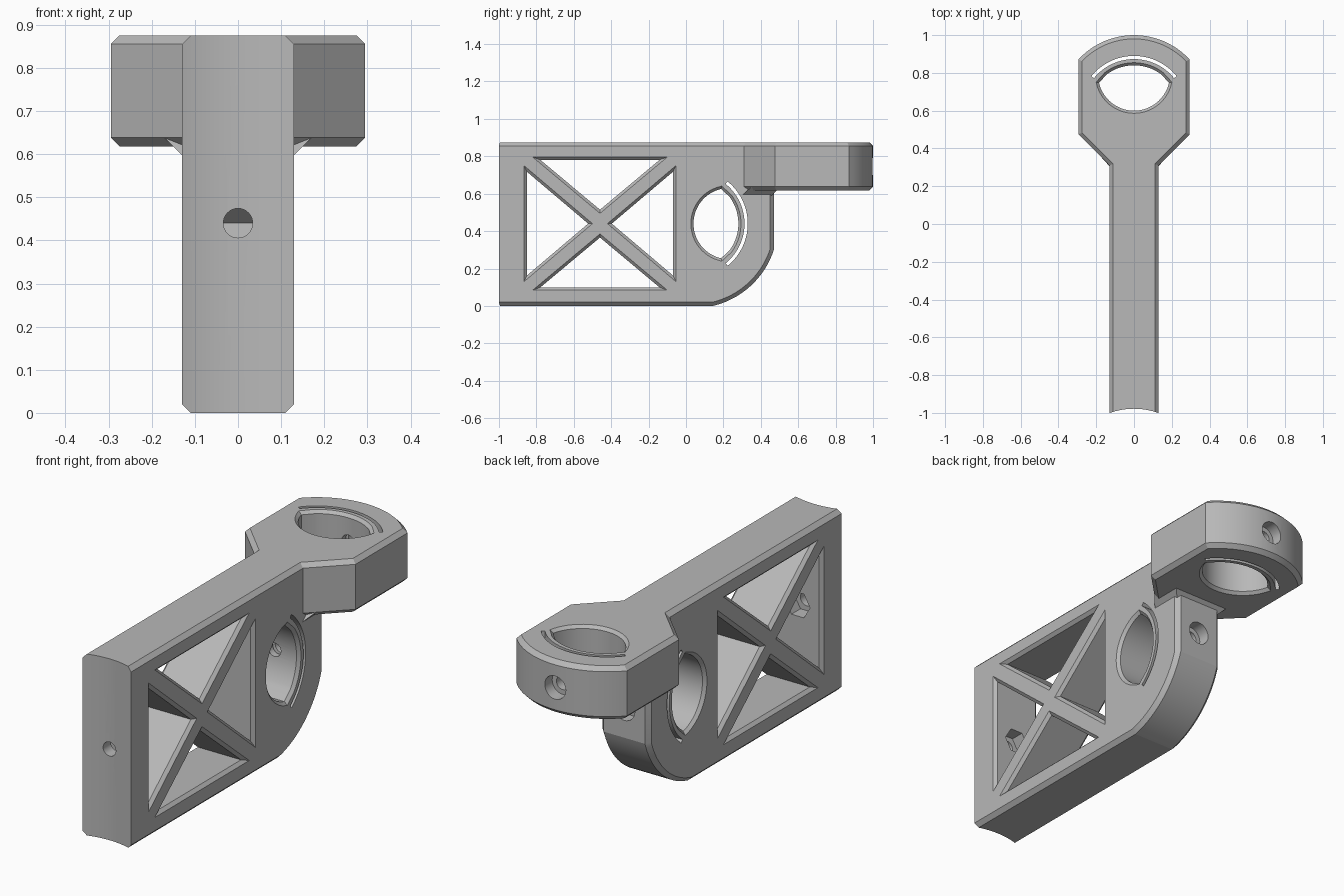
import bpy, bmesh, math
from mathutils import Vector

if "Cube" in bpy.data.objects:
    bpy.data.objects.remove(bpy.data.objects["Cube"], do_unlink=True)

grey = bpy.data.materials.new("matte grey")
grey.use_nodes = True
grey.diffuse_color = (0.48, 0.48, 0.48, 1)
grey.node_tree.nodes["Principled BSDF"].inputs["Base Color"].default_value = (0.48, 0.48, 0.48, 1)

AXES = {"X": lambda u, v, h: (h, u, v),
        "Y": lambda u, v, h: (u, h, v),
        "Z": lambda u, v, h: (u, v, h)}


def arc(cu, cv, r, a0, a1, n):
    """Points on an arc, angles in degrees."""
    angles = [math.radians(a0 + (a1 - a0) * i / n) for i in range(n + 1)]
    return [(cu + r * math.cos(a), cv + r * math.sin(a)) for a in angles]


def circle(cu, cv, r, n=32):
    return arc(cu, cv, r, 0, 360, n)[:-1]


def grow(poly, d):
    """Mitred outward offset of a polygon."""
    pts = [Vector(p) for p in poly]
    n = len(pts)
    area = sum(pts[i - 1].x * pts[i].y - pts[i].x * pts[i - 1].y for i in range(n))
    sign = 1 if area > 0 else -1
    out = []
    for i, p in enumerate(pts):
        a = (p - pts[i - 1]).normalized()
        b = (pts[(i + 1) % n] - p).normalized()
        na, nb = Vector((a.y, -a.x)) * sign, Vector((b.y, -b.x)) * sign
        out.append(tuple(p + (na + nb) * d / (1 + na.dot(nb))))
    return out


def loft(name, rings, axis):
    """Solid through (height, polygon) rings."""
    bm = bmesh.new()
    rows = [[bm.verts.new(AXES[axis](u, v, h)) for u, v in poly] for h, poly in rings]
    n = len(rows[0])
    for lo, hi in zip(rows, rows[1:]):
        for i in range(n):
            j = (i + 1) % n
            bm.faces.new((lo[i], lo[j], hi[j], hi[i]))
    bm.faces.new(rows[0])
    bm.faces.new(rows[-1])
    bmesh.ops.recalc_face_normals(bm, faces=bm.faces)
    mesh = bpy.data.meshes.new(name)
    bm.to_mesh(mesh)
    bm.free()
    mesh.materials.append(grey)
    obj = bpy.data.objects.new(name, mesh)
    bpy.context.collection.objects.link(obj)
    return obj


def prism(name, poly, h0, h1, axis):
    return loft(name, [(h0, poly), (h1, poly)], axis)


def chamfered(name, poly, h0, h1, axis, c):
    small = grow(poly, -c)
    return loft(name, [(h0, small), (h0 + c, poly), (h1 - c, poly), (h1, small)], axis)


def flared(name, poly, h0, h1, axis, c):
    """Opening cutter that widens at both ends."""
    e = 0.01
    wide = grow(poly, c + e)
    return loft(name, [(h0 - e, wide), (h0 + c, poly), (h1 - c, poly), (h1 + e, wide)], axis)


def combine(target, tool, operation):
    mod = target.modifiers.new("combine", "BOOLEAN")
    mod.operation, mod.solver, mod.object = operation, "EXACT", tool
    bpy.context.view_layer.objects.active = target
    bpy.ops.object.modifier_apply(modifier=mod.name)
    bpy.data.objects.remove(tool, do_unlink=True)


W, TOP, LOW = 0.13, 0.875, 0.618      # plate half width, top, head underside
MID, HEAD_Z = 0.44, 0.745             # screw heights

# Upright plate with rounded lower back corner
profile = [(-1.05, TOP), (-1.05, 0)] + arc(0.04, MID, 0.452, -76.8, -18, 20) + [(0.47, TOP)]
bracket = chamfered("clamp_bracket", profile, -W, W, "X", 0.02)

# Horizontal clamp head with tapered neck
outline = [(-0.07, 0.25), (0.07, 0.25), (0.295, 0.475)]
outline += arc(0, 0.6, 0.4, 42.5, 137.5, 24) + [(-0.295, 0.475)]
combine(bracket, chamfered("head", outline, LOW, TOP, "Z", 0.02), "UNION")

# Sloped fillet under the head
def rect(w, y0, y1):
    return [(-w, y0), (w, y0), (w, y1), (-w, y1)]

combine(bracket, loft("fillet", [(0.587, rect(0.12, 0.295, 0.455)),
                                 (0.637, rect(0.17, 0.35, 0.505))], "Z"), "UNION")

cutters = []

# Concave front face
cutters.append(prism("front_hollow", circle(0, -1.358, 0.38, 96), -0.1, 1, "Z"))

# Four triangular windows leaving a cross brace
for s in (-1, 1):
    side = [(-0.46 + s * 0.406, MID + 0.31), (-0.46 + s * 0.406, MID - 0.31), (-0.46 + s * 0.04, MID)]
    level = [(-0.82, MID + s * 0.356), (-0.1, MID + s * 0.356), (-0.46, MID + s * 0.055)]
    for tri in (side, level):
        cutters.append(flared("window", grow(tri, -0.015), -W, W, "X", 0.015))

# Lens shaped bores with thin spring slots, one in the plate and one in the head
lens = arc(0.19, 0, 0.19, 103, 257, 32) + arc(0, 0, 0.24, -37, 37, 20)
slot = arc(0, 0, 0.29, -51, 51, 28) + arc(0, 0, 0.273, 51, -51, 28)
for poly, is_lens in ((lens, True), (slot, False)):
    in_plate = [(0.04 + u, MID + v) for u, v in poly]
    in_head = [(v, 0.6 + u) for u, v in poly]
    if is_lens:
        cutters.append(flared("plate_bore", in_plate, -W, W, "X", 0.014))
        cutters.append(flared("head_bore", in_head, LOW, TOP, "Z", 0.014))
    else:
        cutters.append(prism("plate_slot", in_plate, -0.2, 0.2, "X"))
        cutters.append(prism("head_slot", in_head, 0.5, 1, "Z"))

# Screw holes with counterbores at the back
for z, inner, seat in ((MID, 0.2, 0.41), (HEAD_Z, 0.76, 0.94)):
    cutters.append(prism("screw_hole", circle(0, z, 0.033), inner, seat + 0.2, "Y"))
    cutters.append(prism("counterbore", circle(0, z, 0.056), seat, seat + 0.2, "Y"))

# Front screw hole with hexagonal nut pocket
cutters.append(prism("front_hole", circle(0, MID, 0.034), -1.2, -0.8, "Y"))
cutters.append(prism("nut_pocket", circle(0, MID, 0.066, 6), -0.92, -0.8, "Y"))

for cutter in cutters:
    combine(bracket, cutter, "DIFFERENCE")

bpy.ops.object.select_all(action="DESELECT")
bracket.select_set(True)
bpy.context.view_layer.objects.active = bracket
bpy.ops.object.shade_smooth_by_angle(angle=math.radians(14))
